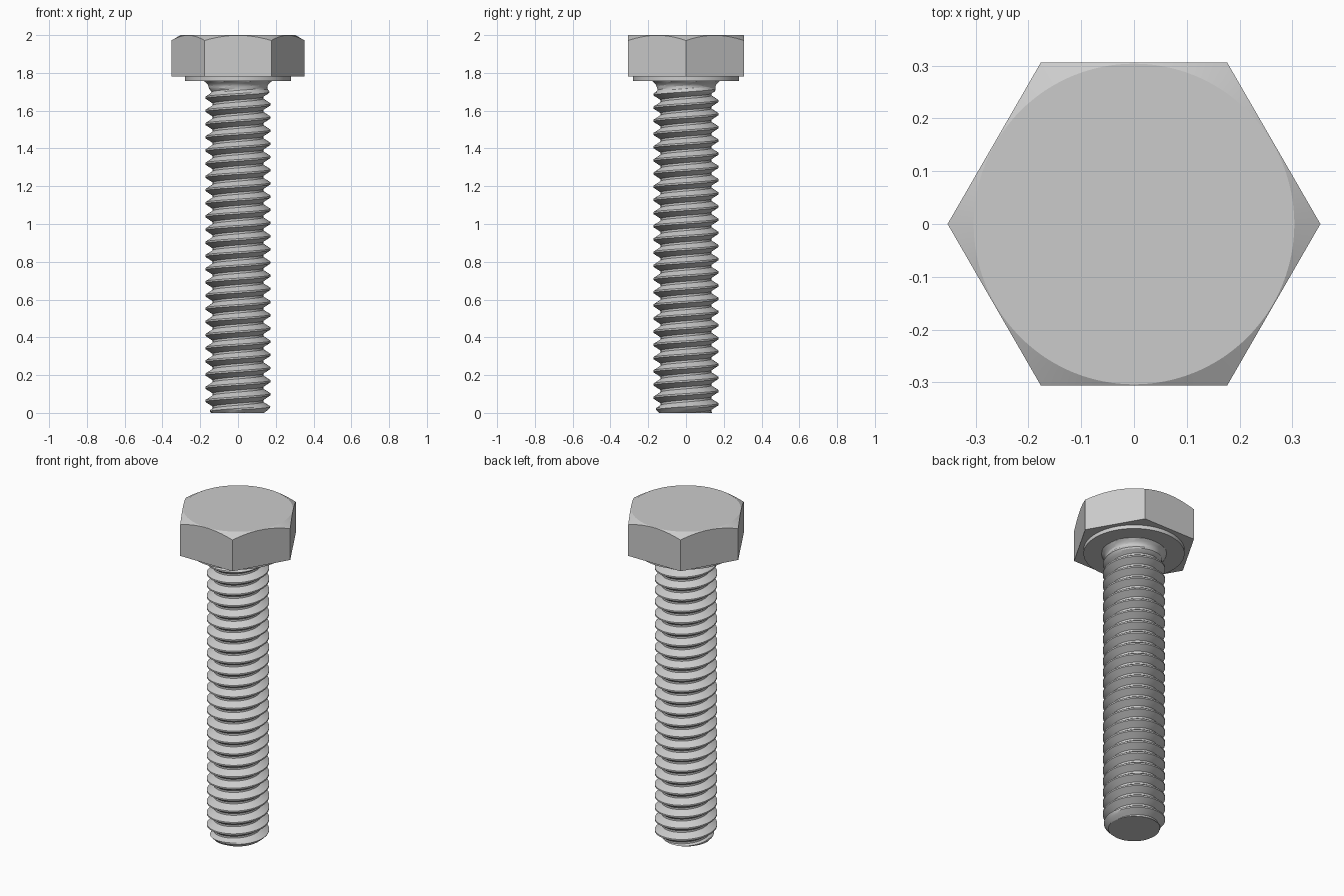
import bpy, bmesh
from math import pi, sin, cos, radians, tan

if "Cube" in bpy.data.objects:
    bpy.data.objects.remove(bpy.data.objects["Cube"])


def finish(name, bm):
    bmesh.ops.recalc_face_normals(bm, faces=bm.faces)
    me = bpy.data.meshes.new(name)
    bm.to_mesh(me)
    bm.free()
    ob = bpy.data.objects.new(name, me)
    bpy.context.collection.objects.link(ob)
    bpy.ops.object.select_all(action='DESELECT')
    ob.select_set(True)
    bpy.context.view_layer.objects.active = ob
    bpy.ops.object.shade_smooth_by_angle(angle=radians(22))
    return ob


def loft(name, rings):
    """Skin a stack of closed rings and cap both ends."""
    bm = bmesh.new()
    loops = [[bm.verts.new(p) for p in ring] for ring in rings]
    for a, b in zip(loops, loops[1:]):
        for i in range(len(a)):
            j = (i + 1) % len(a)
            bm.faces.new((a[i], a[j], b[j], b[i]))
    bm.faces.new(loops[0])
    bm.faces.new(loops[-1])
    return finish(name, bm)


def ring(radius, height, n=96):
    pts = []
    for i in range(n):
        a = 2 * pi * i / n
        r = radius(a)
        pts.append((r * cos(a), r * sin(a), height(r)))
    return pts


# Hex head with a 30 degree conical chamfer on top
FLAT, TOP, HEAD_Z, SEAT_Z = 0.306, 2.0, 1.78, 1.757


def hex_r(a):
    return FLAT / cos(a % (pi / 3) - pi / 6)


loft("hex_head", [
    ring(hex_r, lambda r: HEAD_Z),
    ring(hex_r, lambda r: TOP - (r - FLAT + 0.002) * tan(pi / 6)),
    ring(lambda a: FLAT - 0.002, lambda r: TOP),
])

# Round bearing face under the head
loft("washer_face", [ring(lambda a: 0.28, lambda r: z) for z in (SEAT_Z, HEAD_Z)])

# Threaded shank: a V profile swept along a right-handed helix
PITCH, CREST, ROOT, SEG = 0.0698, 0.173, 0.134, 64
PROFILE = [(0.0, 1), (0.125, 1), (0.245, 0.667), (0.365, 0.333), (0.485, 0),
           (0.64, 0), (0.76, 0.333), (0.88, 0.667), (1.0, 1)]


def shank_r(depth, z):
    r = ROOT + (CREST - ROOT) * depth
    r = min(r, 0.142 + max(z, 0) * 1.0)                 # end chamfer
    t = min(max((z - 1.69) / 0.03, 0), 1)               # thread runout
    r = r * (1 - t) + 0.155 * t
    return r + 0.028 * min(max((z - 1.725) / 0.032, 0), 1) ** 2  # fillet


bm = bmesh.new()
rows = []
for k in range(-2 * SEG, 27 * SEG):
    a = 2 * pi * k / SEG
    row = []
    for f, d in PROFILE:
        z = 0.024 + PITCH * (k / SEG + f)
        r = shank_r(d, z)
        row.append(bm.verts.new((r * cos(a), r * sin(a), z)))
    rows.append(row)
for a, b in zip(rows, rows[1:]):
    for m in range(len(PROFILE) - 1):
        bm.faces.new((a[m], b[m], b[m + 1], a[m + 1]))
bmesh.ops.remove_doubles(bm, verts=bm.verts, dist=1e-5)

# Trim the ends square and close them
for z, n in ((0, -1), (SEAT_Z + 0.003, 1)):
    geom = bm.verts[:] + bm.edges[:] + bm.faces[:]
    cut = bmesh.ops.bisect_plane(bm, geom=geom, plane_co=(0, 0, z),
                                 plane_no=(0, 0, n), clear_outer=True)
    edges = [e for e in cut["geom_cut"] if isinstance(e, bmesh.types.BMEdge)]
    bmesh.ops.contextual_create(bm, geom=edges)
finish("threaded_shank", bm)
